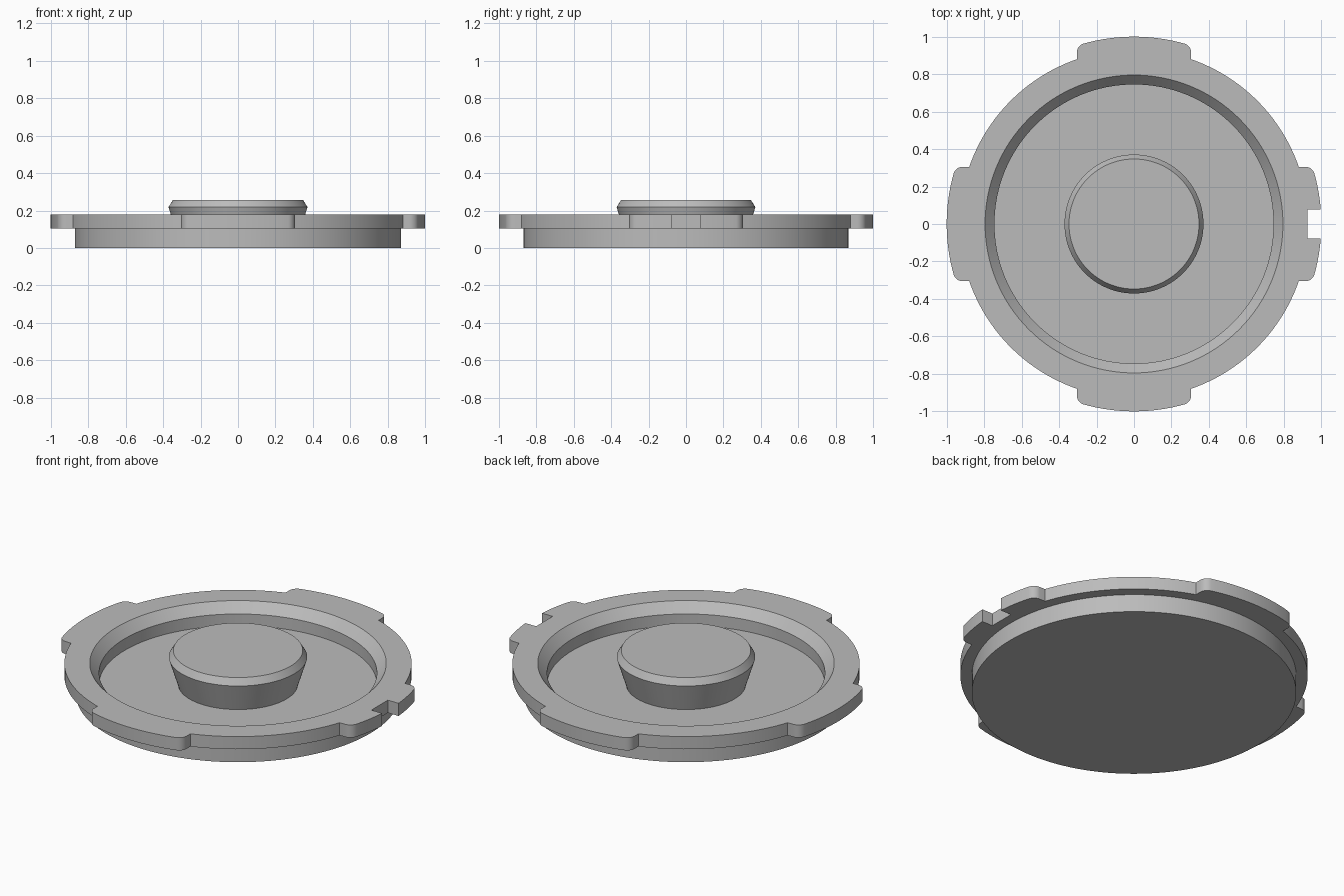
import bpy
import bmesh
from math import sin, cos, pi, sqrt, atan2, asin, radians

cube = bpy.data.objects.get("Cube")
if cube:
    bpy.data.objects.remove(cube, do_unlink=True)

SEGMENTS = 128
BODY_R, TAB_R = 0.931, 1.0
TAB_HALF, FILLET, NOTCH_HALF = 0.305, 0.05, 0.077
FLANGE_LOW, FLANGE_TOP, FLOOR = 0.105, 0.18, 0.055

grey = bpy.data.materials.new("plain grey")
grey.use_nodes = True
colour = (0.5, 0.5, 0.5, 1)
grey.diffuse_color = colour
grey.node_tree.nodes["Principled BSDF"].inputs["Base Color"].default_value = colour


def arc(radius, start, end, steps, cx=0, cy=0):
    angles = [start + (end - start) * i / steps for i in range(steps + 1)]
    return [(cx + radius * cos(a), cy + radius * sin(a)) for a in angles]


def loop(bm, points, z):
    return [bm.verts.new((x, y, z)) for x, y in points]


def ring(bm, radius, z):
    return loop(bm, arc(radius, 0, 2 * pi, SEGMENTS)[:-1], z)


def wall(bm, a, b):
    for i in range(len(a)):
        j = (i + 1) % len(a)
        bm.faces.new((a[i], a[j], b[j], b[i]))


def annulus(bm, outer, inner):
    edges = [bm.edges.new((l[i - 1], l[i])) for l in (outer, inner) for i in range(len(l))]
    bmesh.ops.triangle_fill(bm, edges=edges, use_beauty=True, normal=(0, 0, 1))


def finish(bm, name):
    bmesh.ops.recalc_face_normals(bm, faces=bm.faces[:])
    mesh = bpy.data.meshes.new(name)
    bm.to_mesh(mesh)
    bm.free()
    mesh.materials.append(grey)
    obj = bpy.data.objects.new(name, mesh)
    bpy.context.collection.objects.link(obj)
    bpy.ops.object.select_all(action="DESELECT")
    obj.select_set(True)
    bpy.context.view_layer.objects.active = obj
    bpy.ops.object.shade_smooth_by_angle(angle=radians(30))


def tab_half(notched):
    """Half a tab on the +x side, from its middle round to the body."""
    cy = TAB_HALF - FILLET
    cx = sqrt((TAB_R - FILLET) ** 2 - cy ** 2)
    turn = atan2(cy, cx)
    start = asin(NOTCH_HALF / TAB_R) if notched else 0
    points = [(BODY_R - 0.004, NOTCH_HALF)] if notched else []
    points += arc(TAB_R, start, turn, 10)
    points += arc(FILLET, turn, pi / 2, 8, cx, cy)[1:]
    points.append((sqrt(BODY_R ** 2 - TAB_HALF ** 2), TAB_HALF))
    return points


def flange_outline():
    root = asin(TAB_HALF / BODY_R)
    outline = []
    for k in range(4):
        half = tab_half(k == 0)
        lower = [(x, -y) for x, y in reversed(half)]
        # The middle point is shared on a plain tab
        section = lower + (half if k == 0 else half[1:])
        section += arc(BODY_R, root, pi / 2 - root, 24)[1:-1]
        c, s = round(cos(k * pi / 2)), round(sin(k * pi / 2))
        outline += [(c * x - s * y, s * x + c * y) for x, y in section]
    return outline


# Dished body with tabbed flange
bm = bmesh.new()
outline = flange_outline()
top = loop(bm, outline, FLANGE_TOP)
under = loop(bm, outline, FLANGE_LOW)
rim = ring(bm, 0.795, FLANGE_TOP)
neck = ring(bm, 0.87, FLANGE_LOW)
annulus(bm, top, rim)
annulus(bm, under, neck)
wall(bm, top, under)
chamfer = ring(bm, 0.745, 0.124)
floor = ring(bm, 0.745, FLOOR)
base = ring(bm, 0.87, 0)
wall(bm, rim, chamfer)
wall(bm, chamfer, floor)
wall(bm, neck, base)
bm.faces.new(floor)
bm.faces.new(base)
finish(bm, "cap_body")

# Central knob, tapering towards the floor
bm = bmesh.new()
rings = [ring(bm, r, z) for r, z in
         ((0.32, FLOOR), (0.371, 0.218), (0.347, 0.257))]
for low, high in zip(rings, rings[1:]):
    wall(bm, low, high)
bm.faces.new(rings[0])
bm.faces.new(rings[-1])
finish(bm, "centre_knob")
